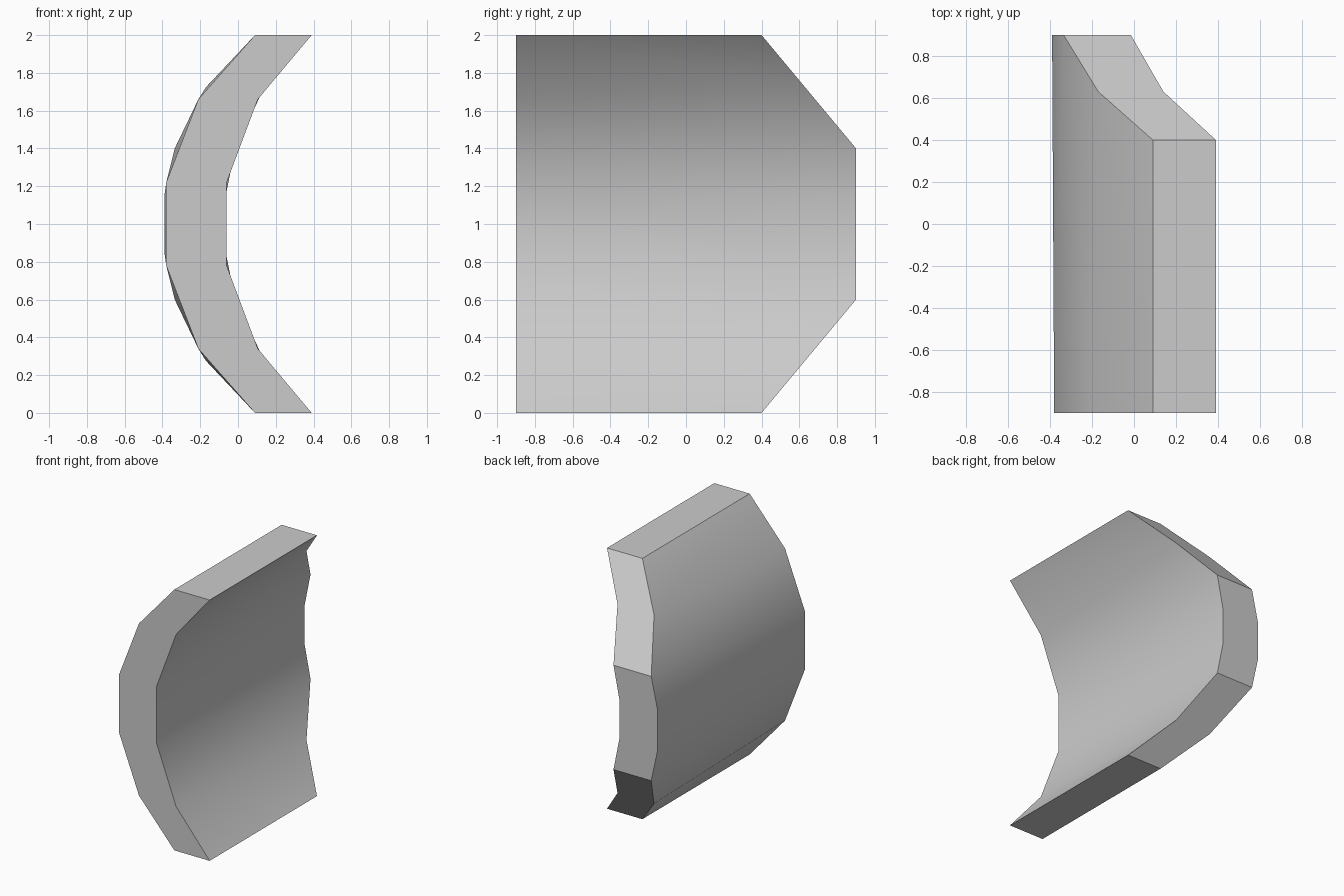
import bpy
import bmesh
import math

cube = bpy.data.objects.get("Cube")
if cube:
    bpy.data.objects.remove(cube, do_unlink=True)

# Upper half of each edge: (outer x, inner x, y, z), from top to middle
FRONT = [(0.09, 0.39, -0.9, 2), (-0.21, 0.105, -0.9, 1.66), (-0.38, -0.06, -0.9, 1.22)]
BACK = [(0.09, 0.39, 0.4, 2), (-0.17, 0.14, 0.63, 1.724),
        (-0.335, -0.015, 0.9, 1.4), (-0.39, -0.065, 0.9, 1.15)]


def mirrored(half):
    """Complete an edge by mirroring it about the middle height."""
    return half + [(o, i, y, 2 - z) for o, i, y, z in reversed(half)]


def make_edge(bm, half, side):
    return [bm.verts.new((p[side], p[2], p[3])) for p in mirrored(half)]


def skin(bm, a, b):
    """Join two edges with triangles, always advancing the higher next point."""
    i = j = 0
    while i < len(a) - 1 or j < len(b) - 1:
        step_a = j == len(b) - 1 or (i < len(a) - 1 and a[i + 1].co.z > b[j + 1].co.z)
        tip = a[i + 1] if step_a else b[j + 1]
        bm.faces.new((a[i], b[j], tip))
        i, j = (i + 1, j) if step_a else (i, j + 1)


def cap(bm, a, b):
    """Close the thickness between matching outer and inner edges."""
    for k in range(len(a) - 1):
        bm.faces.new((a[k], a[k + 1], b[k + 1], b[k]))


bm = bmesh.new()
outer_front, inner_front = (make_edge(bm, FRONT, s) for s in (0, 1))
outer_back, inner_back = (make_edge(bm, BACK, s) for s in (0, 1))

# Curved outer and inner skins
skin(bm, outer_front, outer_back)
skin(bm, inner_front, inner_back)

# Front rim, clipped back rim, top and bottom ends
cap(bm, outer_front, inner_front)
cap(bm, outer_back, inner_back)
for k in (0, -1):
    bm.faces.new((outer_front[k], outer_back[k], inner_back[k], inner_front[k]))
bmesh.ops.recalc_face_normals(bm, faces=bm.faces)

mesh = bpy.data.meshes.new("curved_plate")
bm.to_mesh(mesh)
bm.free()
plate = bpy.data.objects.new("curved_plate", mesh)
bpy.context.collection.objects.link(plate)

# Plain grey material
grey = bpy.data.materials.new("plain_grey")
grey.use_nodes = True
colour = (0.6, 0.6, 0.6, 1)
grey.diffuse_color = colour
grey.node_tree.nodes["Principled BSDF"].inputs["Base Color"].default_value = colour
mesh.materials.append(grey)

# Smooth skins with crisp rims
bpy.ops.object.select_all(action="DESELECT")
plate.select_set(True)
bpy.context.view_layer.objects.active = plate
bpy.ops.object.shade_smooth_by_angle(angle=math.radians(35))
